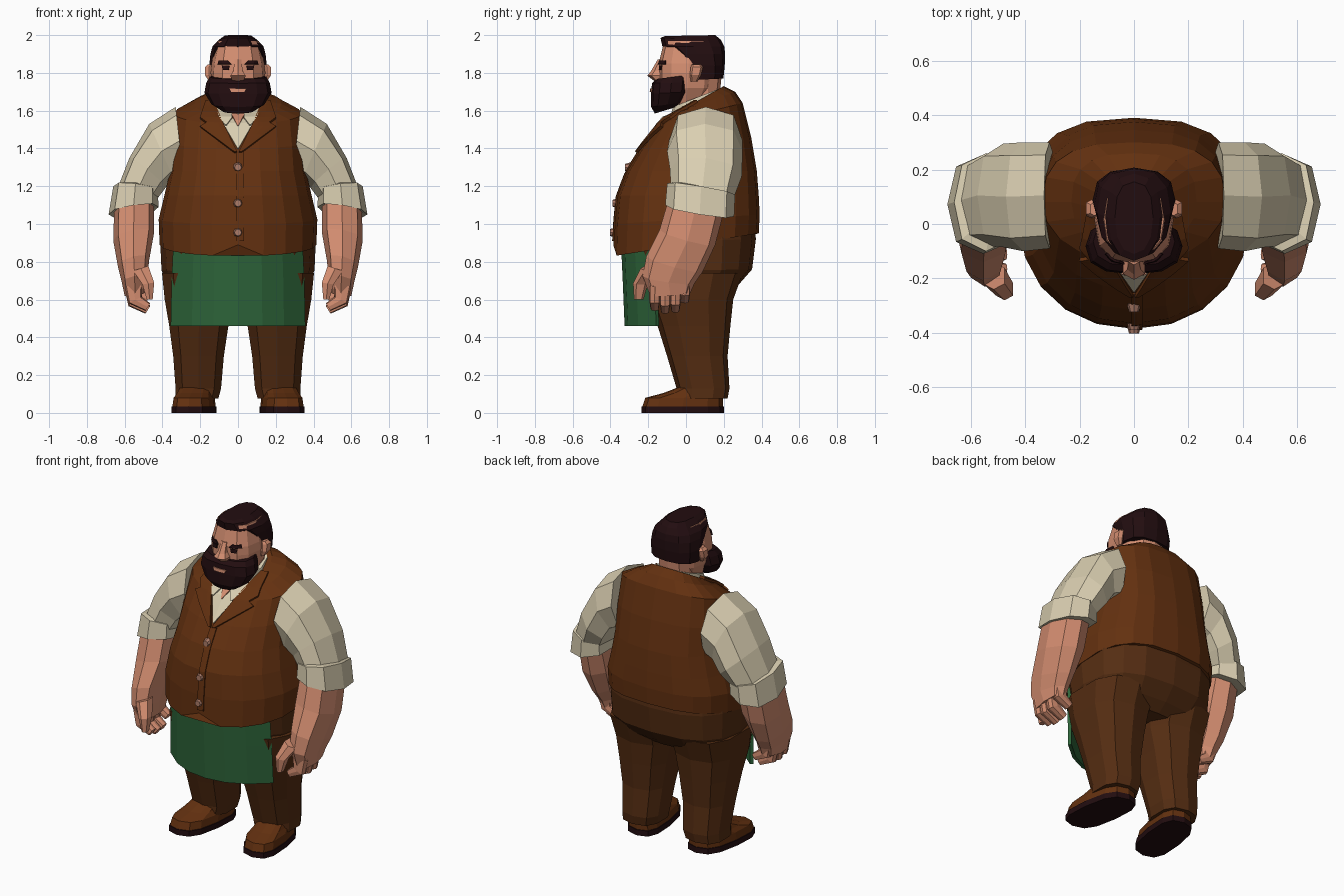
import bpy, bmesh, math
from mathutils import Vector
from mathutils.bvhtree import BVHTree


def mat(name, r, g, b):
    m = bpy.data.materials.new(name)
    m.diffuse_color = (r, g, b, 1)
    return m


VEST = mat("vest brown", 0.125, 0.030, 0.005)
PANTS = mat("trouser brown", 0.090, 0.026, 0.006)
SHIRT = mat("cream", 0.70, 0.62, 0.44)
SKIN = mat("skin", 0.66, 0.27, 0.165)
HAIR = mat("dark hair", 0.016, 0.004, 0.005)
GREEN = mat("apron green", 0.027, 0.13, 0.042)
BUTTON = mat("button", 0.42, 0.20, 0.14)


def finish(name, bm, material, mirror=False, thick=0):
    bmesh.ops.recalc_face_normals(bm, faces=bm.faces)
    me = bpy.data.meshes.new(name)
    bm.to_mesh(me)
    bm.free()
    me.materials.append(material)
    ob = bpy.data.objects.new(name, me)
    bpy.context.collection.objects.link(ob)
    if thick:
        s = ob.modifiers.new("thickness", 'SOLIDIFY')
        s.thickness, s.offset = thick, 0
    if mirror:
        m = ob.modifiers.new("mirror", 'MIRROR')
        m.use_mirror_merge = False
    return ob


def spow(v, e):
    return math.copysign(abs(v) ** e, v)


# ring = (x in, z in, x out, z out, y front, y back, rise towards the back)
def loft(name, rings, material, n=8, ef=0.8, eb=0.8, mirror=False, rule=None):
    bm = bmesh.new()
    loops = []
    for r in rings:
        xi, zi, xo, zo, yf, yb = r[:6]
        tilt = r[6] if len(r) > 6 else 0
        loop = []
        for k in range(n):
            a = 2 * math.pi * k / n - math.pi / 2
            e = ef if math.sin(a) < 0 else eb
            c, s = spow(math.cos(a), e), spow(math.sin(a), e)
            loop.append(bm.verts.new(((xi + xo) / 2 + (xo - xi) / 2 * c,
                                      (yf + yb) / 2 + (yb - yf) / 2 * s,
                                      (zi + zo) / 2 + (zo - zi) / 2 * c + tilt * s)))
        loops.append(loop)
    for a, b in zip(loops, loops[1:]):
        for k in range(n):
            j = (k + 1) % n
            bm.faces.new((a[k], a[j], b[j], b[k]))
    bm.faces.new(loops[0])
    bm.faces.new(loops[-1])
    if rule:
        for v in bm.verts:
            rule(v.co)
    return finish(name, bm, material, mirror)


# symmetric level section: (z front, z back, half width, y front, y back)
def sym(*rows):
    return [(-w, (a + b) / 2, w, (a + b) / 2, f, k, (b - a) / 2) for a, b, w, f, k in rows]


def tree(ob):
    return BVHTree.FromPolygons([v.co for v in ob.data.vertices],
                                [p.vertices for p in ob.data.polygons])


# thin plate wrapped on a body from the front; rows = (z, x left, x right)
def plate(name, body, rows, material, off, cols=4, sub=3, mirror=False, thick=0.008):
    bm = bmesh.new()
    grid = []
    fine = [tuple(p + (q - p) * i / sub for p, q in zip(a, b))
            for a, b in zip(rows, rows[1:]) for i in range(sub)] + [rows[-1]]
    for z, x0, x1 in fine:
        line = []
        for c in range(cols + 1):
            x = x0 + (x1 - x0) * c / cols
            hit = body.ray_cast(Vector((x, -2, z)), Vector((0, 1, 0)))[0]
            line.append(bm.verts.new((x, (hit.y if hit else 0) - off, z)))
        grid.append(line)
    for a, b in zip(grid, grid[1:]):
        for c in range(cols):
            bm.faces.new((a[c], a[c + 1], b[c + 1], b[c]))
    return finish(name, bm, material, mirror, thick)


# Vest, with a notch in the front hem
def hem(co):
    if co.z < 0.96 and co.y < 0:
        co.z += 0.06 if abs(co.x) < 0.01 and co.z < 0.84 else 0


vest = loft("vest", sym(
    (1.57, 1.73, 0.15, -0.08, 0.20), (1.57, 1.70, 0.23, -0.10, 0.26),
    (1.53, 1.64, 0.335, -0.14, 0.30), (1.40, 1.46, 0.35, -0.24, 0.345),
    (1.28, 1.28, 0.36, -0.315, 0.375), (1.15, 1.15, 0.39, -0.365, 0.385),
    (1.00, 1.05, 0.42, -0.38, 0.39), (0.83, 0.95, 0.415, -0.385, 0.385)),
    VEST, 20, 0.95, 0.75, rule=hem)
body = tree(vest)

# Shirt front, open neck, collar, lapels and button strip
plate("shirt_front", body, [(1.62, -0.13, 0.13), (1.40, -0.003, 0.003)], SHIRT, 0.006, 6, 5)
plate("open_neck", body, [(1.60, -0.045, 0.045), (1.52, -0.003, 0.003)], SKIN, 0.013)
plate("collar_flap", body, [(1.62, 0.04, 0.12), (1.565, 0.03, 0.10), (1.525, 0.06, 0.07)],
      SHIRT, 0.018, mirror=True)
plate("lapel", body, [(1.65, 0.13, 0.17), (1.56, 0.09, 0.20), (1.535, 0.08, 0.165),
      (1.515, 0.07, 0.20), (1.38, 0.004, 0.02)], VEST, 0.012, mirror=True, thick=0.016)
plate("button_strip", body, [(1.38, -0.01, 0.03), (0.91, -0.01, 0.03)], VEST, 0.004, 2, 8)
loft("shirt_collar", sym((1.53, 1.68, 0.135, -0.09, 0.19), (1.62, 1.72, 0.125, -0.07, 0.185)),
     SHIRT, 12)
for z in (1.30, 1.11, 0.955):
    y = body.ray_cast(Vector((0, -2, z)), Vector((0, 1, 0)))[0].y
    bm = bmesh.new()
    bmesh.ops.create_cone(bm, cap_ends=True, segments=8, radius1=0.027, radius2=0.018, depth=0.03)
    for v in bm.verts:
        v.co = Vector((v.co.x, y - 0.005 - v.co.z, z + v.co.y))
    finish("vest_button", bm, BUTTON)

# Trousers
loft("hips", sym((0.63, 0.63, 0.30, -0.18, 0.22), (0.68, 0.68, 0.37, -0.23, 0.28),
                 (0.75, 0.76, 0.405, -0.28, 0.35), (0.90, 0.92, 0.412, -0.32, 0.37),
                 (1.00, 1.02, 0.40, -0.33, 0.36)), PANTS, 16, 0.9, 0.75)
loft("trouser_leg", [(x0, z, x1, z, f, b) for z, x0, x1, f, b in (
    (0.075, 0.10, 0.335, -0.05, 0.22), (0.13, 0.085, 0.335, -0.05, 0.23),
    (0.30, 0.07, 0.348, -0.10, 0.22), (0.46, 0.045, 0.37, -0.15, 0.235),
    (0.60, 0.015, 0.395, -0.20, 0.25), (0.74, 0.0, 0.41, -0.23, 0.30))],
    PANTS, 10, 0.75, 0.75, mirror=True)

# Apron: a curved sheet hanging under the vest
bm = bmesh.new()
xs = [-1, -0.68, -0.36, 0, 0.36, 0.68, 1]
rows = [[bm.verts.new((x * w, yc + 0.165 * abs(x) ** 2.2, z)) for x in xs]
        for z, w, yc in ((0.46, 0.35, -0.315), (0.70, 0.345, -0.325), (0.92, 0.335, -0.335))]
for a, b in zip(rows, rows[1:]):
    for k in range(6):
        bm.faces.new((a[k], a[k + 1], b[k + 1], b[k]))
finish("apron", bm, GREEN, thick=0.02)


# Shoes, toes turned out
def splay(co):
    co.x += 0.13 * (0.1 - co.y) + 0.005


loft("shoe_sole", [(0.10, z, 0.325, z, -0.235, 0.20) for z in (0, 0.035)], HAIR, 12, 0.7, 0.7,
     True, splay)
loft("shoe", [(x0, z, x1, z, f, 0.195) for z, x0, x1, f in (
    (0.035, 0.105, 0.32, -0.23), (0.08, 0.11, 0.315, -0.215), (0.105, 0.12, 0.305, -0.12),
    (0.14, 0.13, 0.295, -0.03))], VEST, 12, 0.7, 0.7, True, splay)

# Sleeves, rolled cuffs and forearms
loft("sleeve", [(0.29, 1.26, 0.33, 1.62, -0.09, 0.30), (0.34, 1.24, 0.47, 1.53, -0.10, 0.30),
                (0.385, 1.19, 0.575, 1.35, -0.085, 0.295, -0.02),
                (0.43, 1.13, 0.645, 1.17, -0.08, 0.25, -0.02)], SHIRT, 8, 0.8, 0.8, True)
loft("rolled_cuff", [(0.45, 1.18, 0.62, 1.20, -0.06, 0.22, -0.03),
                     (0.425, 1.17, 0.66, 1.20, -0.10, 0.26, -0.03),
                     (0.42, 1.09, 0.685, 1.05, -0.11, 0.255, -0.03),
                     (0.45, 1.09, 0.655, 1.06, -0.08, 0.22, -0.03)], SHIRT, 8, 0.8, 0.8, True)
loft("forearm", [(0.445, 1.12, 0.655, 1.12, -0.09, 0.21, -0.02),
                 (0.445, 0.95, 0.66, 0.91, -0.14, 0.155, -0.04),
                 (0.47, 0.81, 0.635, 0.77, -0.21, 0.09, -0.04),
                 (0.48, 0.72, 0.615, 0.69, -0.23, 0.045, -0.02),
                 (0.49, 0.64, 0.60, 0.62, -0.19, 0.025, 0.01)], SKIN, 8, 0.8, 0.8, True)

# Curled fingers and thumb
for y, d in ((-0.165, 0.01), (-0.11, -0.005), (-0.055, 0), (-0.005, 0.05)):
    loft("finger", [(0.505, 0.67 + d, 0.60, 0.66 + d, y - 0.03, y + 0.03),
                    (0.51, 0.605 + d, 0.58, 0.57 + d, y - 0.03, y + 0.028),
                    (0.465, 0.57 + d, 0.49, 0.53 + d, y - 0.024, y + 0.022)],
         SKIN, 8, 0.6, 0.6, True)
loft("thumb", [(0.47, 0.78, 0.56, 0.75, -0.24, -0.14), (0.44, 0.69, 0.51, 0.68, -0.28, -0.20),
               (0.45, 0.60, 0.485, 0.60, -0.275, -0.225)], SKIN, 6, mirror=True)

# Neck, head, nose and ears
loft("neck", sym((1.50, 1.60, 0.10, -0.04, 0.17), (1.78, 1.80, 0.11, -0.03, 0.19)), SKIN, 10)
head = loft("head", sym((1.62, 1.66, 0.10, -0.12, 0.12), (1.72, 1.72, 0.135, -0.145, 0.16),
                        (1.80, 1.80, 0.145, -0.145, 0.17), (1.85, 1.85, 0.14, -0.145, 0.17),
                        (1.97, 1.97, 0.11, -0.115, 0.15)), SKIN, 12)
loft("nose", sym((1.755, 1.755, 0.035, -0.165, -0.1), (1.785, 1.785, 0.045, -0.205, -0.1),
                 (1.81, 1.81, 0.028, -0.185, -0.1), (1.87, 1.87, 0.02, -0.15, -0.1)), SKIN, 6)
loft("ear", [(0.13, 1.755, 0.155, 1.755, 0.025, 0.06), (0.13, 1.79, 0.178, 1.79, 0.02, 0.08),
             (0.13, 1.83, 0.178, 1.83, 0.025, 0.09), (0.13, 1.845, 0.16, 1.845, 0.03, 0.08)],
     SKIN, 6, 0.6, 0.6, True)

# Hair, beard and painted face details
loft("hair", sym((1.76, 1.77, 0.147, -0.02, 0.198), (1.84, 1.84, 0.152, -0.03, 0.205),
                 (1.90, 1.90, 0.146, -0.075, 0.207), (1.94, 1.94, 0.135, -0.125, 0.203),
                 (1.985, 1.975, 0.095, -0.135, 0.185), (1.995, 2.0, 0.07, -0.11, 0.155)),
     HAIR, 12, 0.9, 0.8)
loft("beard", sym((1.585, 1.62, 0.085, -0.165, -0.05), (1.62, 1.645, 0.14, -0.185, -0.01),
                  (1.69, 1.70, 0.178, -0.185, 0.02), (1.745, 1.75, 0.168, -0.18, 0.025),
                  (1.768, 1.79, 0.15, -0.155, 0.025)), HAIR, 12)
beard = tree(bpy.data.objects["beard"])
face = tree(head)
plate("lip", beard, [(1.718, -0.045, 0.045), (1.698, -0.035, 0.035)], SKIN, 0.004, 4, 1)
plate("eye", face, [(1.838, 0.045, 0.085), (1.815, 0.05, 0.08)], HAIR, 0.004, 2, 1, True)
plate("eyebrow", face, [(1.865, 0.055, 0.10), (1.845, 0.035, 0.105)], HAIR, 0.008, 3, 1, True)
